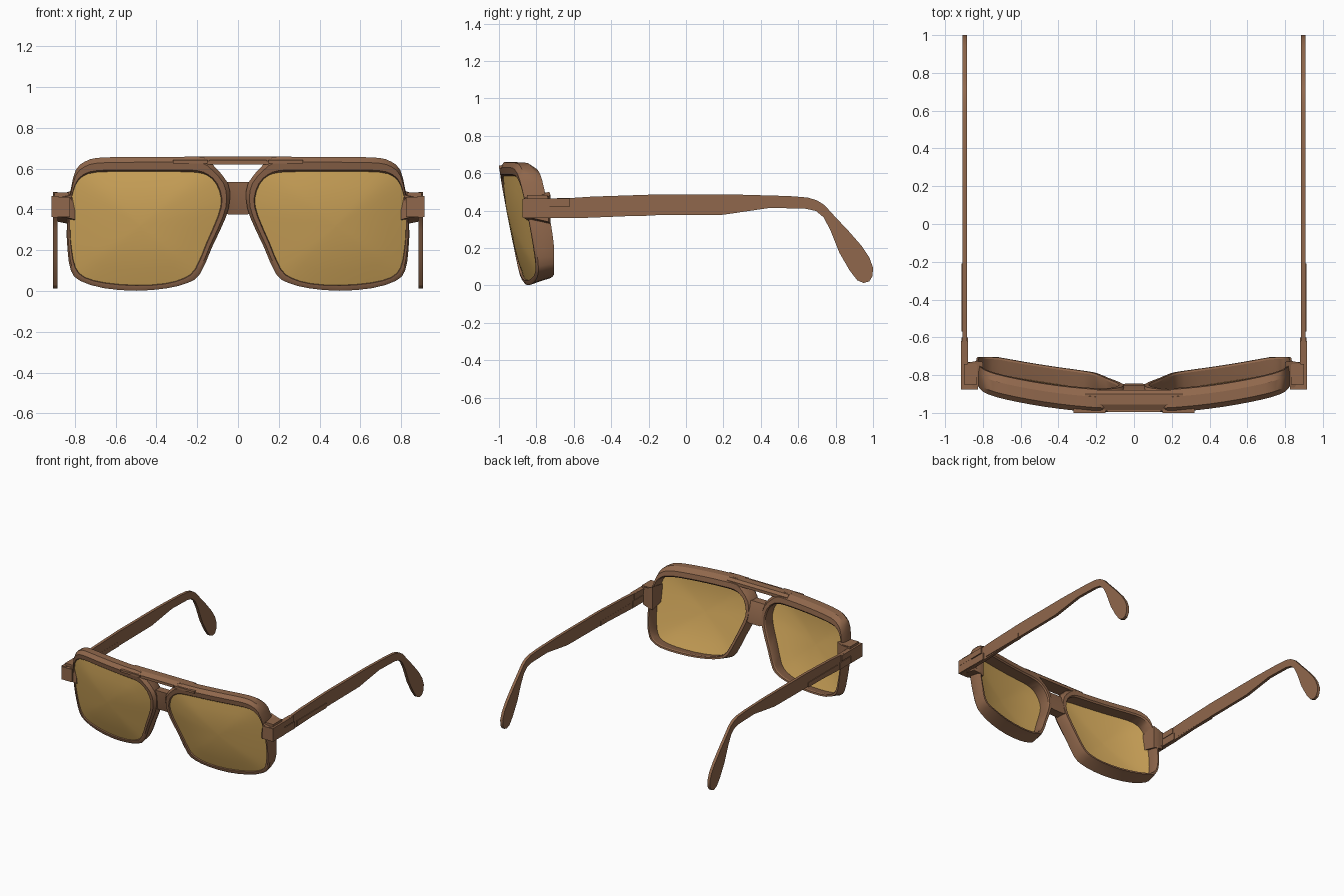
import bpy
import bmesh
from math import radians
from mathutils import Vector

cube = bpy.data.objects.get("Cube")
if cube:
    bpy.data.objects.remove(cube, do_unlink=True)


def make_material(name, color):
    mat = bpy.data.materials.new(name)
    mat.use_nodes = True
    mat.diffuse_color = color
    mat.node_tree.nodes["Principled BSDF"].inputs["Base Color"].default_value = color
    return mat


BROWN = make_material("brown_frame", (0.28, 0.137, 0.072, 1))
AMBER = make_material("amber_lens", (0.66, 0.4, 0.108, 1))


def front_y(x, z):
    """Curved, tilted front surface of the frame."""
    return -1.003 + 0.16 * x * x + 0.185 * (0.63 - z)


def back_y(x, z):
    """Rear edge of the frame, flattened near the lower outer corners."""
    return min(-0.705, -0.885 + 0.16 * x * x + 0.16 * (0.65 - z))


def smooth_loop(points):
    """Round a closed outline by adding a curved midpoint to every edge."""
    pts = [Vector(p) for p in points]
    out = []
    for i, p in enumerate(pts):
        q, r = pts[(i + 1) % len(pts)], pts[(i + 2) % len(pts)]
        out += [p, (p + q) * 0.5625 - (pts[i - 1] + r) * 0.0625]
    return out


def loft(name, rings, mat, side=1, cyclic=False):
    """Skin a list of closed rings; side=-1 mirrors the part in x."""
    bm = bmesh.new()
    rows = [[bm.verts.new((side * x, y, z)) for x, y, z in ring] for ring in rings]
    pairs = list(zip(rows, rows[1:]))
    if cyclic:
        pairs.append((rows[-1], rows[0]))
    for a, b in pairs:
        n = len(a)
        for i in range(n):
            j = (i + 1) % n
            bm.faces.new((a[i], a[j], b[j], b[i]))
    if not cyclic:
        bm.faces.new(rows[0])
        bm.faces.new(rows[-1])
    bmesh.ops.recalc_face_normals(bm, faces=bm.faces)
    mesh = bpy.data.meshes.new(name)
    bm.to_mesh(mesh)
    bm.free()
    mesh.materials.append(mat)
    obj = bpy.data.objects.new(name, mesh)
    bpy.context.collection.objects.link(obj)
    bpy.ops.object.select_all(action="DESELECT")
    obj.select_set(True)
    bpy.context.view_layer.objects.active = obj
    bpy.ops.object.shade_smooth_by_angle(angle=radians(28))


def box(name, xs, ys, zs, side=1):
    """Plain block from x, y and z ranges."""
    rings = [[(x, ys[0], zs[0]), (x, ys[1], zs[0]), (x, ys[1], zs[1]), (x, ys[0], zs[1])]
             for x in xs]
    loft(name, rings, BROWN, side)


# Matching outlines of the lens opening and the outer rim (x, z)
OPENING = smooth_loop([
    (.085, .45), (.11, .525), (.15, .563), (.2, .578), (.27, .582), (.4, .583),
    (.55, .583), (.69, .58), (.76, .56), (.8, .51), (.82, .42), (.822, .3),
    (.814, .2), (.795, .115), (.75, .068), (.65, .042), (.5, .03), (.36, .038),
    (.265, .065), (.21, .112), (.155, .24), (.1, .37)])
OUTER = smooth_loop([
    (.04, .45), (.05, .53), (.115, .61), (.17, .657), (.27, .658), (.4, .658),
    (.55, .657), (.69, .653), (.75, .635), (.795, .595), (.822, .49), (.84, .33),
    (.836, .2), (.82, .1), (.775, .05), (.66, .014), (.5, .001), (.35, .013),
    (.245, .04), (.185, .085), (.125, .22), (.06, .36)])


def rim_section(inner, outer):
    """Cross-section of the rim: chamfered on top, lifted at the lower rear."""
    def at(f, rear, shift):
        x, z = inner.lerp(outer, f)
        y = (back_y if rear else front_y)(x, z) + shift
        return (x, y, z + rear * max(0, .024 - .12 * z))
    chamfer = .004 + .04 * outer.y
    return [at(0, 0, .016), at(.15, 0, 0), at(.65, 0, 0), at(1, 0, chamfer),
            at(1, 1, -.035), at(.65, 1, 0), at(.15, 1, 0), at(0, 1, -.01)]


def lens_ring(scale, shift):
    """One ring of the domed lens, bulging towards its centre."""
    center = Vector((.48, .32))
    ring = []
    for p in OPENING:
        x, z = center.lerp(p, scale)
        ring.append((x, front_y(x, z) + shift - .03 * (1 - scale ** 2), z))
    return ring


# Side profile of the temple arm with its drooping ear tip (y, z)
ARM = [(-.87, .464), (-.62, .467), (-.5, .475), (-.2, .485), (.3, .485), (.55, .478),
       (.65, .47), (.7, .455), (.74, .43), (.79, .375), (.87, .29), (.94, .21),
       (.98, .15), (1, .095), (.997, .05), (.98, .022), (.95, .013), (.915, .028),
       (.875, .08), (.82, .175), (.77, .3), (.735, .365), (.695, .398), (.64, .41),
       (.45, .415), (.2, .378), (-.2, .375), (-.57, .36), (-.87, .36)]

for side, label in ((1, "left"), (-1, "right")):
    # Lens rim
    loft(label + "_rim", [rim_section(i, o) for i, o in zip(OPENING, OUTER)],
         BROWN, side, cyclic=True)

    # Domed lens with a thin back surface
    scales = (.02, .25, .5, .75, 1.01)
    rings = [lens_ring(s, .01) for s in scales]
    rings += [lens_ring(s, .018) for s in reversed(scales)]
    loft(label + "_lens", rings, AMBER, side)

    # Hinge lug: tapered body, upper ledge and end block
    lug = []
    for x, low, high, y0, y1 in ((.8, .32, .5, -.85, -.73), (.835, .33, .485, -.865, -.725),
                                 (.885, .34, .475, -.865, -.735)):
        lug.append([(x, y0, low + .03), (x, y1, low), (x, y1, high), (x, y0, high - .02)])
    loft(label + "_hinge_lug", lug, BROWN, side)
    box(label + "_hinge_ledge", (.83, .9), (-.85, -.74), (.455, .483), side)
    box(label + "_hinge_block", (.825, .915), (-.875, -.73), (.362, .462), side)

    # Temple arm, with raised strips along its front part
    loft(label + "_temple", [[(x, y, z) for y, z in ARM] for x in (.885, .907)],
         BROWN, side)
    box(label + "_temple_root", (.88, .913), (-.87, -.6), (.362, .415), side)
    box(label + "_temple_upper_strip", (.88, .916), (-.87, -.62), (.422, .466), side)
    box(label + "_temple_lower_strip", (.884, .912), (-.57, -.21), (.372, .408), side)

    # Thin inlay plate beside the brow bar
    box(label + "_brow_plate", (.15, .32), (-1, -.975), (.626, .642), side)

# Nose bridge between the rims, recessed in the middle
bridge = []
for x, low, high, inset in ((-.075, .385, .53, .02), (-.045, .375, .535, .03),
                            (.045, .375, .535, .03), (.075, .385, .53, .02)):
    mid = (low + high) / 2
    bridge.append([(x, front_y(x, low) + inset + .008, low),
                   (x, front_y(x, mid) + inset, mid),
                   (x, front_y(x, high) + inset + .008, high),
                   (x, back_y(x, high) - .02, high),
                   (x, back_y(x, mid), mid),
                   (x, back_y(x, low) - .005, low)])
loft("nose_bridge", bridge, BROWN)

# Brow bar closing the gap above the bridge, chamfered front and back
brow = [[(x, -.99, low), (x, -.99, .638), (x, -.955, .659), (x, -.9, .659),
         (x, -.88, .642), (x, -.88, low)]
        for x, low in ((-.26, .63), (-.16, .62), (.16, .62), (.26, .63))]
loft("brow_bar", brow, BROWN)
box("brow_front_plate", (-.14, .14), (-.994, -.985), (.628, .642))
